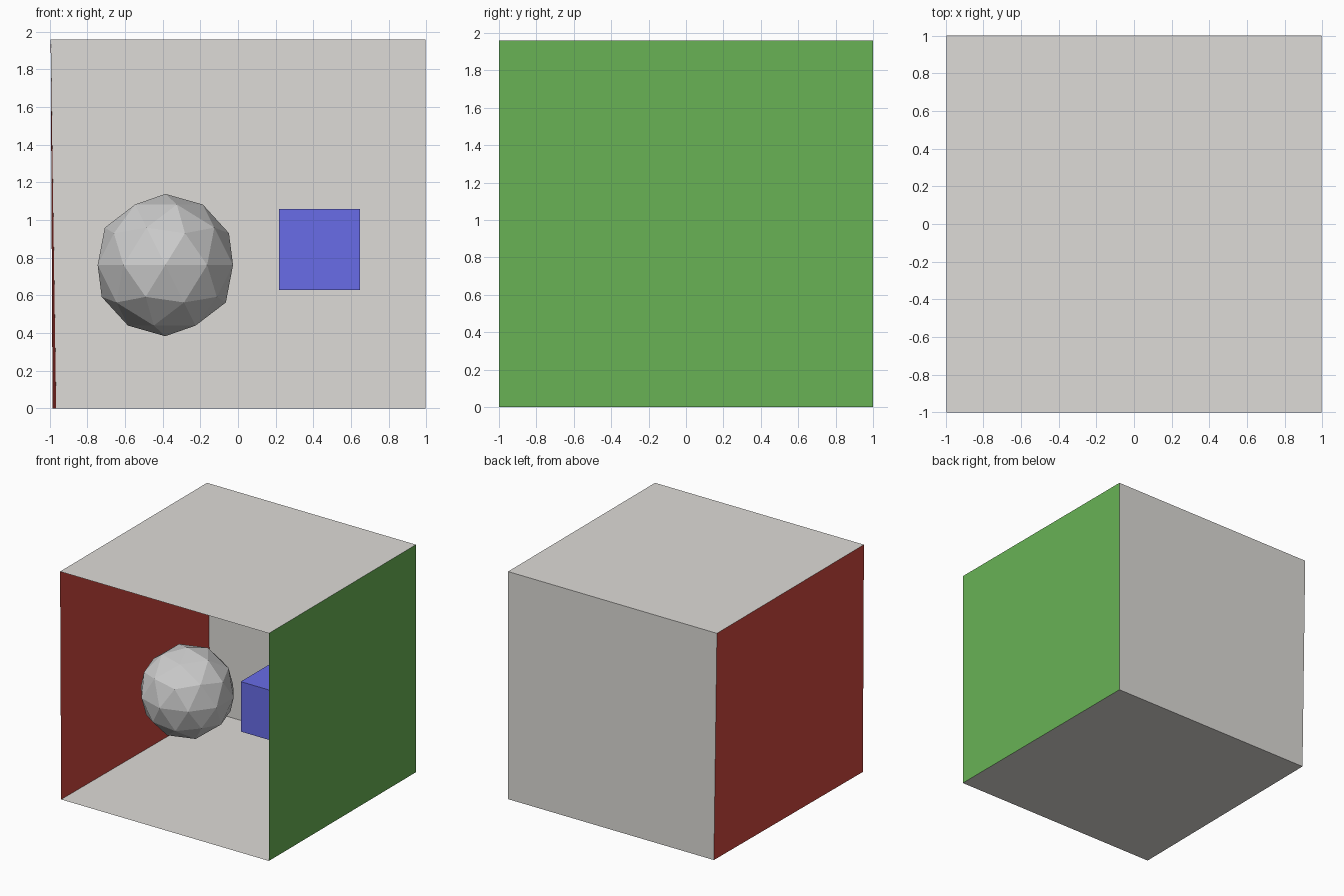
import bpy

if "Cube" in bpy.data.objects:
    bpy.data.objects.remove(bpy.data.objects["Cube"])


def material(name, rgb):
    m = bpy.data.materials.new(name)
    m.diffuse_color = (*rgb, 1)
    m.use_nodes = True
    m.node_tree.nodes["Principled BSDF"].inputs["Base Color"].default_value = m.diffuse_color
    return m


def panel(name, corners, mat):
    mesh = bpy.data.meshes.new(name)
    mesh.from_pydata(corners, [], [(0, 1, 2, 3)])
    mesh.materials.append(mat)
    obj = bpy.data.objects.new(name, mesh)
    bpy.context.collection.objects.link(obj)
    return obj


white = material("warm_white", (0.725, 0.71, 0.68))
red = material("red", (0.63, 0.065, 0.05))
green = material("green", (0.14, 0.45, 0.091))
blue = material("blue", (0.14, 0.15, 0.80))

# Room corners: the left side leans slightly at floor level
H, R = 1.96, 0.995
floor_fl, floor_fr = (-0.985, -1, 0), (R, -1, 0)
floor_bl, floor_br = (-0.966, 1, 0), (R, 1, 0)
top_fl, top_fr = (-R, -1, H), (R, -1, H)
top_bl, top_br = (-R, 1, H), (R, 1, H)

# Open-fronted room, faces turned inward
panel("floor", [floor_fl, floor_fr, floor_br, floor_bl], white)
panel("ceiling", [top_fl, top_bl, top_br, top_fr], white)
panel("back_wall", [floor_bl, floor_br, top_br, top_bl], white)
panel("right_wall", [floor_br, floor_fr, top_fr, top_br], green)
panel("left_wall", [floor_fl, floor_bl, top_bl, top_fl], red)

# Faceted ball
bpy.ops.mesh.primitive_ico_sphere_add(subdivisions=2, radius=0.378,
                                      location=(-0.386, -0.138, 0.761))
bpy.context.object.name = "faceted_ball"

# Floating blue cube
bpy.ops.mesh.primitive_cube_add(size=0.43, location=(0.432, -0.057, 0.843))
bpy.context.object.name = "blue_cube"
bpy.context.object.data.materials.append(blue)
